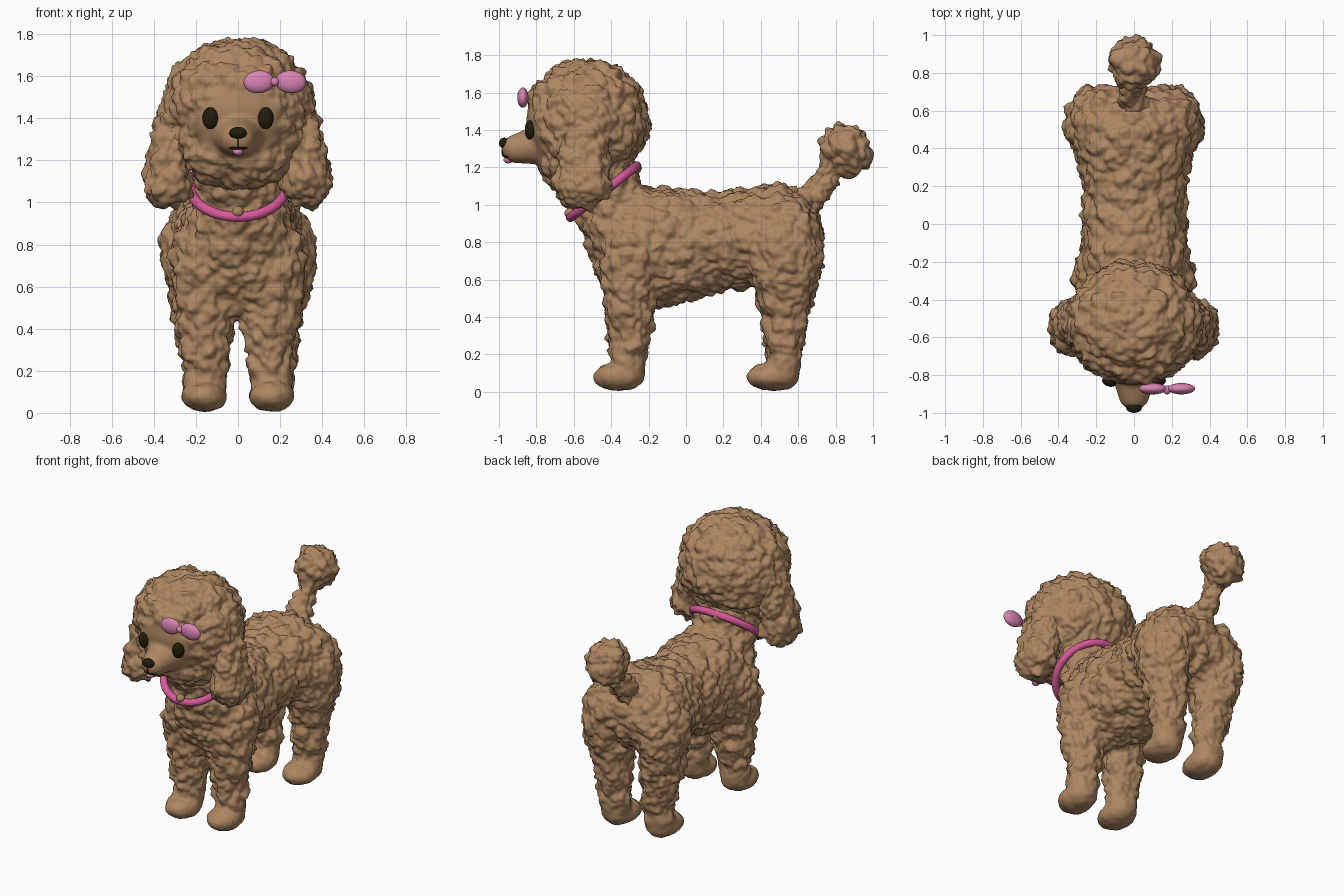
import bpy, bmesh, math
from mathutils import Matrix, noise

cube = bpy.data.objects.get("Cube")
if cube:
    bpy.data.objects.remove(cube, do_unlink=True)


def material(name, rgb):
    m = bpy.data.materials.new(name)
    m.use_nodes = True
    m.diffuse_color = (*rgb, 1)
    m.node_tree.nodes["Principled BSDF"].inputs["Base Color"].default_value = (*rgb, 1)
    return m


FUR = material("tan_fur", (0.42, 0.24, 0.12))
DARK = material("dark_brown", (0.016, 0.012, 0.003))
BOW = material("soft_pink", (0.69, 0.23, 0.45))
COLLAR = material("strong_pink", (0.68, 0.10, 0.32))


def add_blob(bm, center, radii, detail=24):
    mat = Matrix.Translation(center) @ Matrix.Diagonal((*radii, 1))
    bmesh.ops.create_uvsphere(bm, u_segments=detail, v_segments=detail // 2, radius=1, matrix=mat)


def add_chain(bm, blobs, side=1, steps=5):
    """Sweep ellipsoids (x, y, z, rx, ry, rz) from one key blob to the next."""
    for a, b in zip(blobs, blobs[1:] or blobs):
        for i in range(steps + 1):
            v = [p + (q - p) * i / steps for p, q in zip(a, b)]
            add_blob(bm, (v[0] * side, v[1], v[2]), v[3:])


def new_object(name, bm, mat):
    mesh = bpy.data.meshes.new(name)
    bm.to_mesh(mesh)
    bm.free()
    ob = bpy.data.objects.new(name, mesh)
    bpy.context.collection.objects.link(ob)
    mesh.materials.append(mat)
    mesh.shade_smooth()
    return ob


def smoothstep(a, b, x):
    t = min(max((x - a) / (b - a), 0), 1)
    return t * t * (3 - 2 * t)


def curl_amount(p):
    """Short hair on the face and paws, full curls elsewhere."""
    amount = 0.2 + 0.8 * smoothstep(0.1, 0.24, p.z)
    if p.y < -0.7:
        face = math.hypot(p.x / 0.21, (p.z - 1.37) / 0.18)
        amount *= 0 if p.y < -0.89 else smoothstep(0.85, 1.1, face)
    return amount


def curls(p):
    q = p + noise.noise_vector(p * 9) * 0.025
    big = 0.48 - noise.voronoi(q * 12)[0][0]
    small = 0.46 - noise.voronoi(q * 25)[0][0]
    return 0.044 * big + 0.028 * small + 0.012 * noise.noise(p * 7)


def fur_part(name, chains, blend=10):
    """Fuse blob chains into one skin, then raise curls along the normals."""
    bm = bmesh.new()
    for blobs, sides in chains:
        for side in sides:
            add_chain(bm, blobs, side)
    ob = new_object(name, bm, FUR)
    remesh = ob.modifiers.new("fuse", 'REMESH')
    remesh.mode = 'VOXEL'
    remesh.voxel_size = 0.012
    smooth = ob.modifiers.new("blend", 'SMOOTH')
    smooth.iterations = blend
    bpy.context.view_layer.update()
    deps = bpy.context.evaluated_depsgraph_get()
    mesh = bpy.data.meshes.new_from_object(ob.evaluated_get(deps))
    ob.modifiers.clear()
    ob.data = mesh
    bm = bmesh.new()
    bm.from_mesh(mesh)
    bm.normal_update()
    moves = [v.normal * curls(v.co) * curl_amount(v.co) for v in bm.verts]
    for v, move in zip(bm.verts, moves):
        v.co += move
        v.co.z = max(v.co.z, 0)
    bm.to_mesh(mesh)
    bm.free()
    mesh.materials.clear()
    mesh.materials.append(FUR)
    mesh.shade_smooth()


def ellipsoid(name, center, radii, mat, tilt=(0, 0, 0)):
    bm = bmesh.new()
    add_blob(bm, (0, 0, 0), radii, 32)
    ob = new_object(name, bm, mat)
    ob.location = center
    ob.rotation_euler = tilt


MID, BOTH = (1,), (1, -1)

# Body with neck and four legs
torso = [(0, -0.25, 0.77, 0.295, 0.25, 0.345),
         (0, -0.05, 0.78, 0.285, 0.22, 0.315),
         (0, 0.16, 0.80, 0.27, 0.25, 0.265),
         (0, 0.46, 0.84, 0.32, 0.27, 0.275)]
rump = [(0.14, 0.52, 0.83, 0.20, 0.21, 0.23)]
neck = [(0, -0.34, 0.86, 0.25, 0.21, 0.25),
        (0, -0.41, 1.02, 0.205, 0.18, 0.18),
        (0, -0.47, 1.20, 0.21, 0.21, 0.15)]
front_leg = [(0.18, -0.30, 0.70, 0.145, 0.165, 0.25),
             (0.155, -0.30, 0.44, 0.14, 0.135, 0.15),
             (0.155, -0.31, 0.20, 0.105, 0.095, 0.10),
             (0.16, -0.31, 0.10, 0.10, 0.09, 0.09)]
hind_leg = [(0.21, 0.53, 0.75, 0.16, 0.205, 0.27),
            (0.18, 0.53, 0.45, 0.13, 0.135, 0.15),
            (0.16, 0.525, 0.20, 0.105, 0.095, 0.10),
            (0.165, 0.52, 0.10, 0.10, 0.09, 0.09)]
front_paw = [(0.16, -0.36, 0.08, 0.11, 0.14, 0.075)]
hind_paw = [(0.16, 0.46, 0.08, 0.11, 0.14, 0.075)]
fur_part("body", [(torso, MID), (rump, BOTH), (neck, MID), (front_leg, BOTH),
                  (hind_leg, BOTH), (front_paw, BOTH), (hind_paw, BOTH)])

# Head with brow, chin fluff and muzzle
skull = [(0, -0.525, 1.45, 0.365, 0.33, 0.335)]
brow = [(0, -0.62, 1.57, 0.28, 0.23, 0.14)]
cheeks = [(0, -0.55, 1.32, 0.345, 0.26, 0.20), (0, -0.59, 1.22, 0.28, 0.20, 0.16)]
muzzle = [(0, -0.79, 1.32, 0.12, 0.09, 0.105), (0, -0.905, 1.30, 0.083, 0.08, 0.078)]
fur_part("head", [(skull, MID), (brow, MID), (cheeks, MID), (muzzle, MID)], 8)

# Ears
ear = [(0.29, -0.52, 1.42, 0.08, 0.12, 0.12),
       (0.32, -0.54, 1.24, 0.105, 0.15, 0.13),
       (0.335, -0.555, 1.105, 0.125, 0.155, 0.13)]
fur_part("left_ear", [(ear, (1,))])
fur_part("right_ear", [(ear, (-1,))])

# Tail with pompom
stalk = [(0, 0.63, 1.00, 0.09, 0.09, 0.08),
         (0, 0.72, 1.10, 0.068, 0.068, 0.068),
         (0, 0.79, 1.22, 0.068, 0.068, 0.068)]
pompom = [(0, 0.855, 1.29, 0.14, 0.14, 0.14)]
fur_part("tail", [(stalk, MID), (pompom, MID)], 5)

# Face
for side, label in ((1, "left"), (-1, "right")):
    ellipsoid(label + "_eye", (side * 0.132, -0.836, 1.40), (0.038, 0.024, 0.052), DARK,
              (0, 0, side * 0.35))
ellipsoid("nose", (0, -0.972, 1.33), (0.042, 0.028, 0.029), DARK)
ellipsoid("nose_line", (0, -0.974, 1.285), (0.003, 0.013, 0.03), DARK)
ellipsoid("mouth", (0, -0.952, 1.258), (0.046, 0.024, 0.009), DARK)
ellipsoid("tongue", (0, -0.950, 1.241), (0.025, 0.026, 0.019), BOW)

# Bow
for side, label in ((1, "left"), (-1, "right")):
    ellipsoid("bow_" + label + "_loop", (0.175 + side * 0.076, -0.872, 1.573),
              (0.073, 0.03, 0.054), BOW, (0, side * 0.08, 0))
ellipsoid("bow_knot", (0.175, -0.878, 1.573), (0.022, 0.024, 0.022), BOW)

# Collar and its round tag
bpy.ops.mesh.primitive_torus_add(major_segments=64, minor_segments=16, major_radius=0.225,
                                 minor_radius=0.024, location=(0, -0.44, 1.07),
                                 rotation=(math.radians(38), 0, 0))
collar = bpy.context.object
collar.name = "collar"
collar.data.materials.append(COLLAR)
bpy.ops.object.shade_smooth()
ellipsoid("collar_tag", (0, -0.622, 0.955), (0.028, 0.028, 0.028), FUR)
